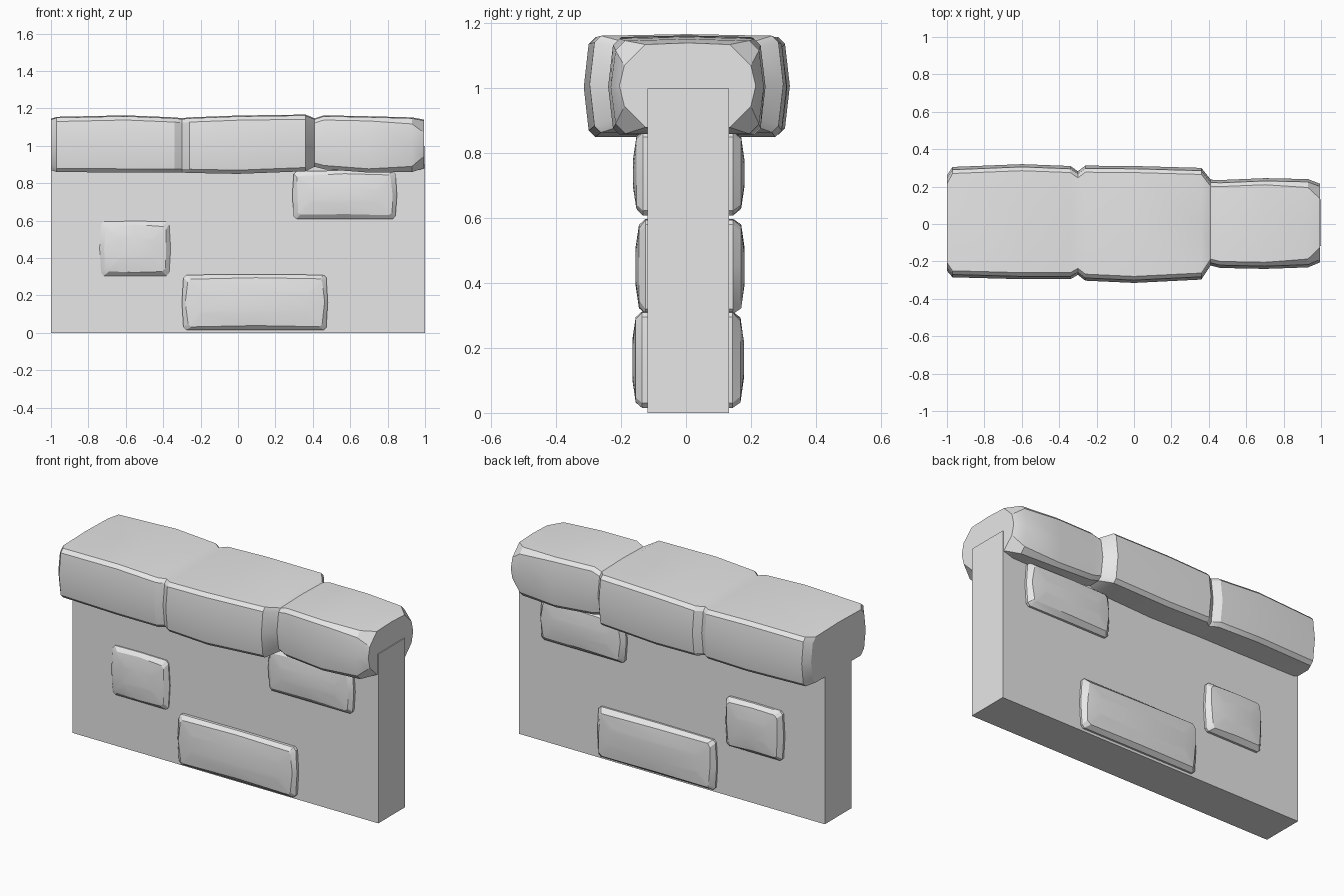
import bpy
import bmesh
import math
import random
from mathutils import Vector

random.seed(4)

old = bpy.data.objects.get("Cube")
if old:
    bpy.data.objects.remove(old, do_unlink=True)

# One plain stone colour
GREY = (0.8, 0.8, 0.8, 1.0)
stone = bpy.data.materials.new("stone_grey")
stone.use_nodes = True
stone.diffuse_color = GREY
stone.node_tree.nodes["Principled BSDF"].inputs["Base Color"].default_value = GREY


def finish(name, bm, smooth=True):
    bmesh.ops.recalc_face_normals(bm, faces=bm.faces)
    mesh = bpy.data.meshes.new(name)
    bm.to_mesh(mesh)
    bm.free()
    mesh.materials.append(stone)
    obj = bpy.data.objects.new(name, mesh)
    bpy.context.collection.objects.link(obj)
    if smooth:
        bpy.ops.object.select_all(action="DESELECT")
        obj.select_set(True)
        bpy.context.view_layer.objects.active = obj
        bpy.ops.object.shade_smooth_by_angle(angle=math.radians(25))
    return obj


def loft(name, rings):
    """Skin a row of closed rings and close both ends."""
    bm = bmesh.new()
    loops = [[bm.verts.new(p) for p in ring] for ring in rings]
    for a, b in zip(loops, loops[1:]):
        for i in range(len(a)):
            j = (i + 1) % len(a)
            bm.faces.new((a[i], a[j], b[j], b[i]))
    bm.faces.new(loops[0])
    bm.faces.new(loops[-1])
    return finish(name, bm)


def chipped_rect(u0, u1, v0, v1, cut, bulge):
    """Rectangle with cut corners and slightly bulging sides."""
    um, vm = (u0 + u1) / 2, (v0 + v1) / 2
    a, b = u0 + bulge, u1 - bulge
    return [(a + cut, v0), (um, v0), (b - cut, v0), (b, v0 + cut), (u1, vm),
            (b, v1 - cut), (b - cut, v1), (um, v1 + bulge / 3), (a + cut, v1),
            (a, v1 - cut), (u0, vm), (a, v0 + cut)]


# Wall slab
bm = bmesh.new()
bmesh.ops.create_cube(bm, size=1)
for v in bm.verts:
    v.co = Vector((v.co.x * 2, v.co.y * 0.25 + 0.007, v.co.z + 0.5))
finish("wall_slab", bm, smooth=False)

# Coping: three worn stones joined at two notches (x, y0, y1, z0, z1, corner cut)
coping = [
    (-1.00, -0.25, 0.26, 0.87, 1.14, 0.03),
    (-0.97, -0.285, 0.305, 0.86, 1.15, 0.02),
    (-0.60, -0.295, 0.32, 0.857, 1.158, 0.02),
    (-0.34, -0.295, 0.31, 0.857, 1.147, 0.02),
    (-0.30, -0.272, 0.282, 0.857, 1.143, 0.02),
    (-0.26, -0.303, 0.312, 0.855, 1.147, 0.02),
    (0.00, -0.315, 0.31, 0.85, 1.157, 0.02),
    (0.36, -0.297, 0.30, 0.864, 1.162, 0.02),
    (0.41, -0.222, 0.237, 0.888, 1.142, 0.02),
    (0.46, -0.235, 0.235, 0.875, 1.158, 0.02),
    (0.70, -0.24, 0.245, 0.857, 1.153, 0.02),
    (0.93, -0.232, 0.24, 0.86, 1.147, 0.03),
    (0.995, -0.205, 0.215, 0.88, 1.135, 0.065),
]
loft("coping_stones", [
    [(x, y, z) for y, z in chipped_rect(y0, y1, z0, z1, cut, 0.015)]
    for x, y0, y1, z0, z1, cut in coping])


# Raised stones run through the wall and stand out on both sides
def wall_stone(name, x0, x1, z0, z1, front, back):
    rings = []
    layers = [(front, 0.09), (front + 0.01, 0.022), (front + 0.03, 0.0),
              (back - 0.035, 0.0), (back - 0.01, 0.022), (back, 0.09)]
    for y, inset in layers:
        pts = chipped_rect(x0 + inset, x1 - inset, z0 + inset, z1 - inset,
                           0.015, 0.008)
        wear = 0.006 if inset else 0.0
        rings.append([(x + random.uniform(-wear, wear), y,
                       z + random.uniform(-wear, wear)) for x, z in pts])
    return loft(name, rings)


wall_stone("lower_long_stone", -0.30, 0.48, 0.015, 0.31, -0.165, 0.178)
wall_stone("middle_short_stone", -0.74, -0.36, 0.305, 0.595, -0.155, 0.18)
wall_stone("upper_stone", 0.29, 0.85, 0.608, 0.865, -0.163, 0.18)
